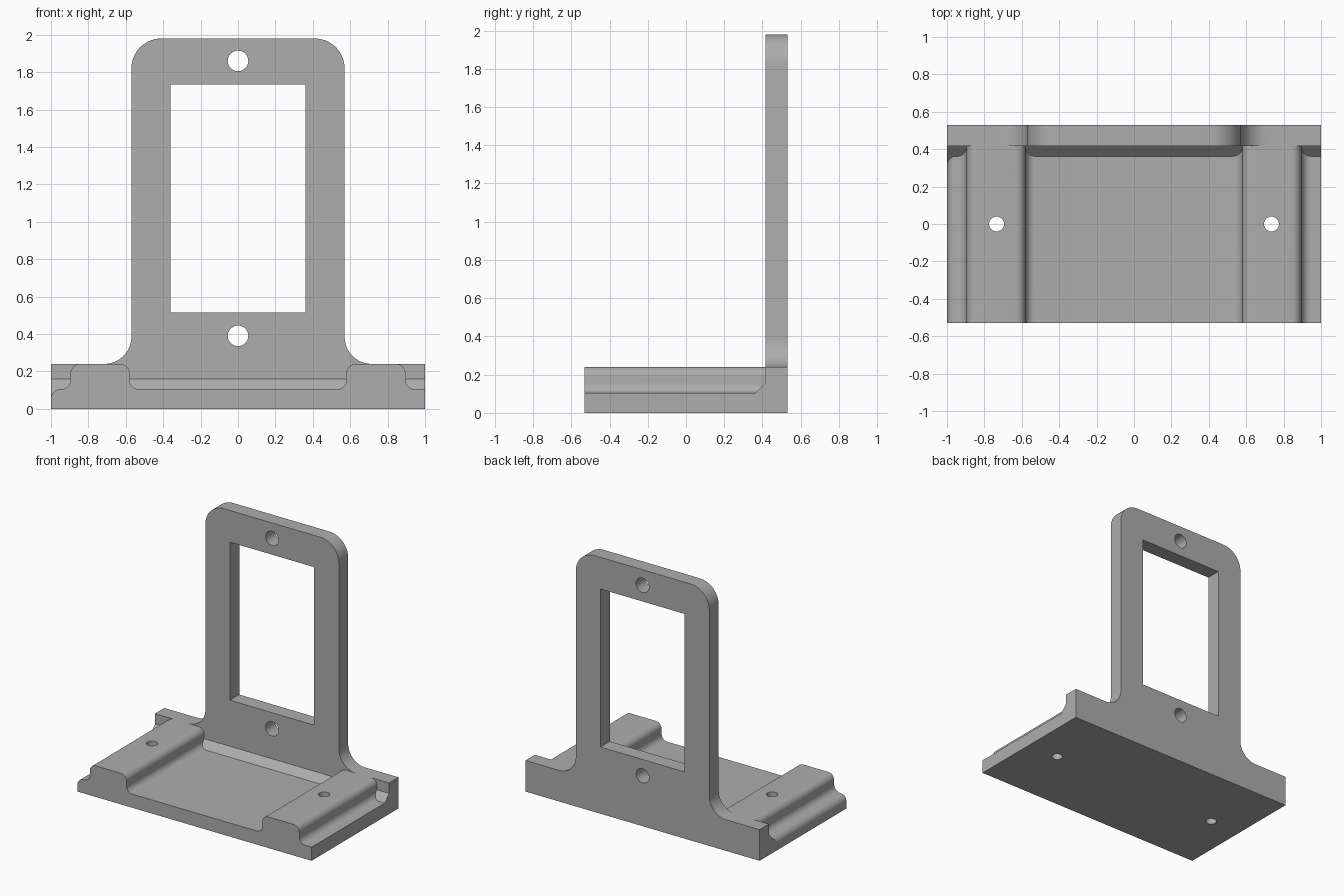
import bpy, bmesh, math
from mathutils import Vector

if "Cube" in bpy.data.objects:
    bpy.data.objects.remove(bpy.data.objects["Cube"])

grey = bpy.data.materials.new("mid grey")
grey.diffuse_color = (0.42, 0.42, 0.42, 1)
grey.use_nodes = True
grey.node_tree.nodes["Principled BSDF"].inputs["Base Color"].default_value = grey.diffuse_color


def rounded(points, steps=10):
    """Outline from (x, z, radius) corners, each filleted by its radius."""
    out = []
    for i, (x, z, r) in enumerate(points):
        p = Vector((x, z))
        if r == 0:
            out.append(p)
            continue
        a = (Vector(points[i - 1][:2]) - p).normalized()
        b = (Vector(points[(i + 1) % len(points)][:2]) - p).normalized()
        half = a.angle(b) / 2
        centre = p + (a + b).normalized() * (r / math.sin(half))
        start = p + a * (r / math.tan(half)) - centre
        end = p + b * (r / math.tan(half)) - centre
        sweep = start.angle(end)
        for k in range(steps + 1):
            t = k / steps
            out.append(centre + (start * math.sin((1 - t) * sweep)
                                 + end * math.sin(t * sweep)) / math.sin(sweep))
    return out


def extrude(name, outline, lo, hi, place):
    """Prism from a 2D outline; place(u, v, depth) gives the 3D point."""
    bm = bmesh.new()
    rings = [[bm.verts.new(place(u, v, d)) for u, v in outline] for d in (lo, hi)]
    n = len(outline)
    bm.faces.new(rings[0])
    bm.faces.new(rings[1][::-1])
    for i in range(n):
        j = (i + 1) % n
        bm.faces.new((rings[0][i], rings[1][i], rings[1][j], rings[0][j]))
    bmesh.ops.recalc_face_normals(bm, faces=bm.faces)
    mesh = bpy.data.meshes.new(name)
    bm.to_mesh(mesh)
    bm.free()
    mesh.materials.append(grey)
    ob = bpy.data.objects.new(name, mesh)
    bpy.context.collection.objects.link(ob)
    return ob


def along_y(u, v, d): return (u, d, v)
def along_x(u, v, d): return (d, u, v)
def along_z(u, v, d): return (u, v, d)


def circle(cx, cy, r, n=32):
    return [(cx + r * math.cos(2 * math.pi * i / n),
             cy + r * math.sin(2 * math.pi * i / n)) for i in range(n)]


def combine(target, tool, operation):
    mod = target.modifiers.new(operation, 'BOOLEAN')
    mod.operation, mod.solver, mod.object = operation, 'EXACT', tool
    bpy.context.view_layer.objects.active = target
    bpy.ops.object.modifier_apply(modifier=mod.name)
    bpy.data.objects.remove(tool, do_unlink=True)


# Base with two rounded rails; only the left outer edge is rounded off
F, T, R = 0.105, 0.24, 0.05
base = extrude("bracket", rounded([
    (-1, 0, 0), (1, 0, 0), (1, F, 0), (0.895, F, R), (0.895, T, R),
    (0.58, T, R), (0.58, F, R), (-0.58, F, R), (-0.58, T, R),
    (-0.895, T, R), (-0.895, F, R), (-1, F, R)]), -0.53, 0.45, along_y)

# Upright plate flared into a full-width foot
plate = extrude("upright_plate", rounded([
    (-1, 0, 0), (1, 0, 0), (1, T, 0), (0.57, T, 0.145), (0.57, 1.98, 0.16),
    (-0.57, 1.98, 0.16), (-0.57, T, 0.145), (-1, T, 0)], 14), 0.416, 0.53, along_y)

# Sloped strip where the floor meets the foot
strip = extrude("sloped_strip", [(0.287, 0.03), (0.43, 0.03), (0.43, 0.16),
                                 (0.417, 0.16)], -1, 1, along_x)
combine(base, plate, 'UNION')
combine(base, strip, 'UNION')

# Window, plate holes and rail holes
window = [(-0.36, 0.515), (0.36, 0.515), (0.36, 1.735), (-0.36, 1.735)]
for outline in (window, circle(0, 0.39, 0.055), circle(0, 1.86, 0.055)):
    combine(base, extrude("cutter", outline, 0.3, 0.7, along_y), 'DIFFERENCE')
for x in (-0.735, 0.735):
    combine(base, extrude("cutter", circle(x, 0, 0.04), -0.1, 0.5, along_z), 'DIFFERENCE')

# Smooth rounded surfaces, keep hard edges
bpy.ops.object.select_all(action='DESELECT')
base.select_set(True)
bpy.context.view_layer.objects.active = base
bpy.ops.object.shade_smooth_by_angle(angle=math.radians(30))
